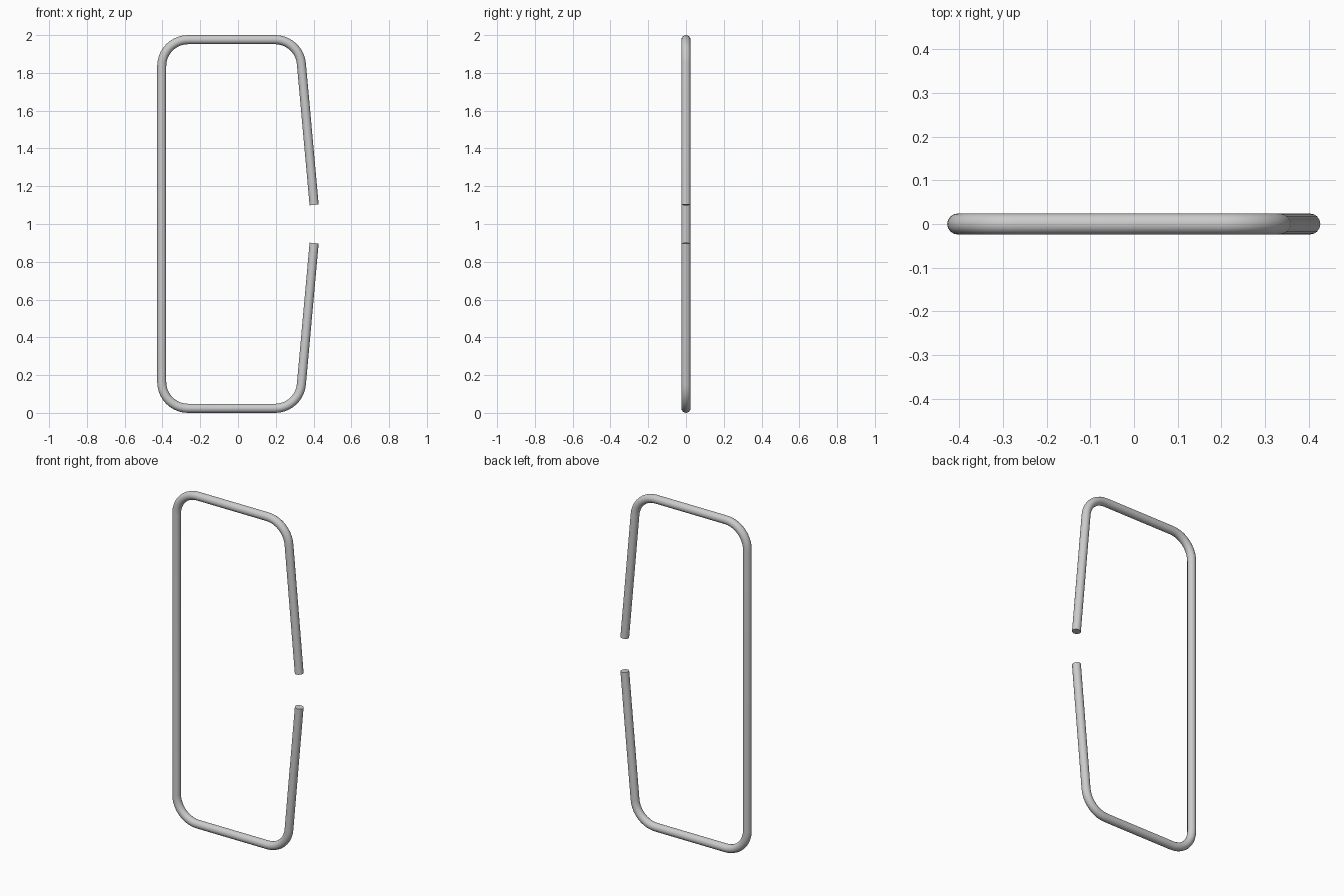
import bpy, math
from mathutils import Vector

cube = bpy.data.objects.get("Cube")
if cube:
    bpy.data.objects.remove(cube, do_unlink=True)

TUBE = 0.024      # tube radius
BEND = 0.14       # bend radius at the centre line
STEPS = 10        # segments per bend

# Plain grey metal
steel = bpy.data.materials.new("grey_steel")
steel.use_nodes = True
grey = (0.6, 0.6, 0.6, 1)
steel.diffuse_color = grey
steel.node_tree.nodes["Principled BSDF"].inputs["Base Color"].default_value = grey


def fillet(before, corner, after):
    """Points of a round bend between two straight runs."""
    u, v = (before - corner).normalized(), (after - corner).normalized()
    half = u.angle(v) / 2
    centre = corner + (u + v).normalized() * BEND / math.sin(half)
    start = (corner + u * BEND / math.tan(half) - centre).normalized()
    end = (corner + v * BEND / math.tan(half) - centre).normalized()
    return [centre + start.slerp(end, i / STEPS) * BEND for i in range(STEPS + 1)]


# Centre line: from the upper free end, round the frame to the lower free end
upper = [Vector((0.403, 0, 1.101)), Vector((0.324, 0, 1.976)), Vector((-0.404, 0, 1.976))]
lower = [Vector((p.x, 0, 2 - p.z)) for p in reversed(upper)]
corners = upper + lower
path = [corners[0]]
for a, b, c in zip(corners, corners[1:], corners[2:]):
    path += fillet(a, b, c)
path.append(corners[-1])

# Bent tube with flat capped ends
curve = bpy.data.curves.new("bent_tube_frame", "CURVE")
curve.dimensions = "3D"
curve.bevel_depth = TUBE
curve.bevel_resolution = 6
curve.use_fill_caps = True
spline = curve.splines.new("POLY")
spline.points.add(len(path) - 1)
for point, co in zip(spline.points, path):
    point.co = (*co, 1)
curve.materials.append(steel)

frame = bpy.data.objects.new("bent_tube_frame", curve)
bpy.context.collection.objects.link(frame)
bpy.ops.object.select_all(action="DESELECT")
frame.select_set(True)
bpy.context.view_layer.objects.active = frame
bpy.ops.object.convert(target="MESH")
bpy.ops.object.shade_smooth_by_angle(angle=math.radians(40))
